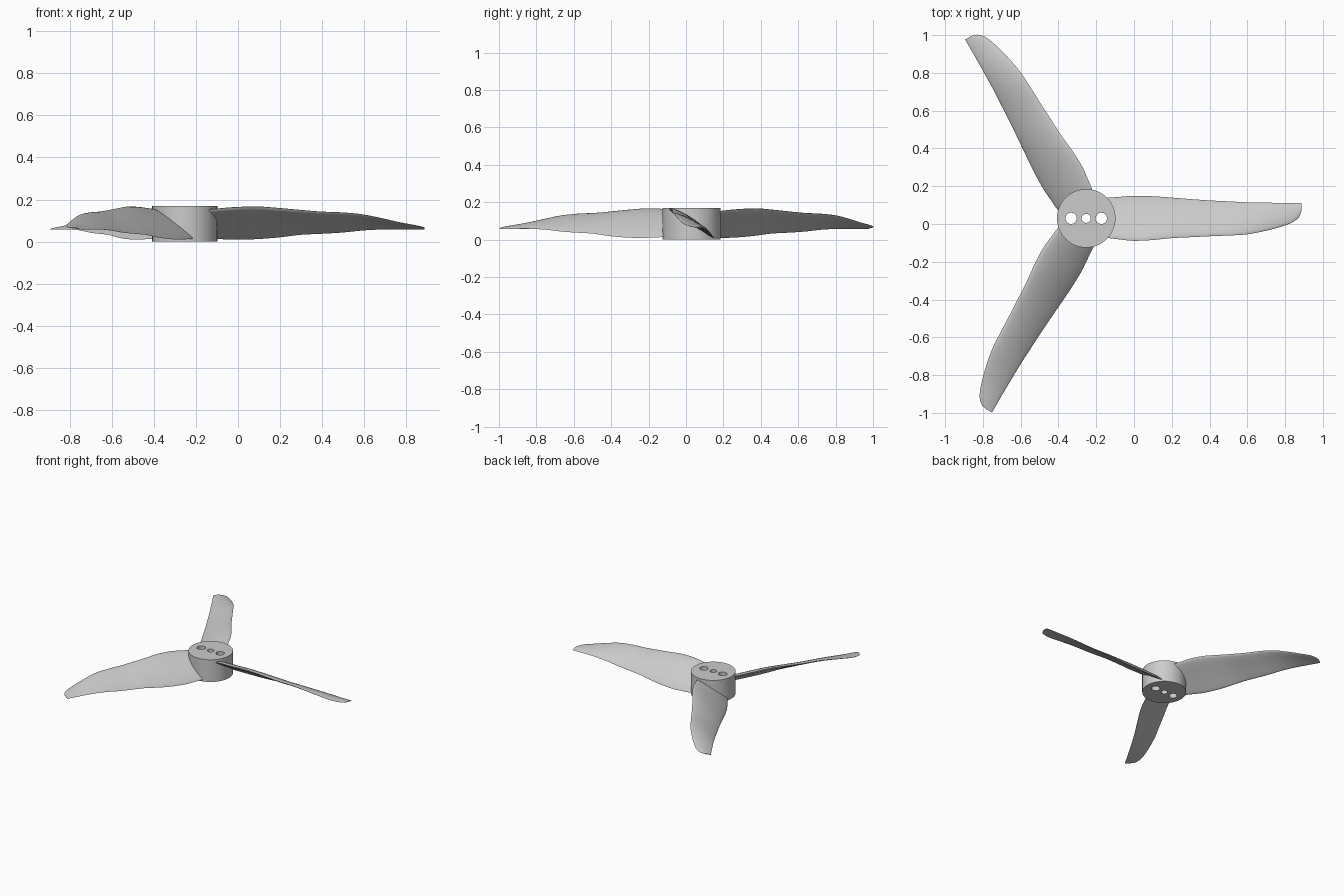
import bpy, bmesh, math
from mathutils import Vector, Matrix

default = bpy.data.objects.get("Cube")
if default:
    bpy.data.objects.remove(default, do_unlink=True)

HUB = Vector((-0.253, 0.03, 0))
RADIUS, HEIGHT = 0.155, 0.17

grey = bpy.data.materials.new("light grey plastic")
grey.use_nodes = True
colour = (0.6, 0.6, 0.6, 1)
grey.diffuse_color = colour
grey.node_tree.nodes["Principled BSDF"].inputs["Base Color"].default_value = colour


def finish(bm, name, angle):
    """Turn a bmesh into a smooth-shaded object placed on the hub axis."""
    bmesh.ops.recalc_face_normals(bm, faces=bm.faces)
    mesh = bpy.data.meshes.new(name)
    bm.to_mesh(mesh)
    bm.free()
    mesh.materials.append(grey)
    obj = bpy.data.objects.new(name, mesh)
    obj.location = HUB
    bpy.context.collection.objects.link(obj)
    bpy.ops.object.select_all(action="DESELECT")
    obj.select_set(True)
    bpy.context.view_layer.objects.active = obj
    bpy.ops.object.shade_smooth_by_angle(angle=math.radians(angle))
    return obj


# Hub: a disc with a shaft hole and two screw holes, extruded upward
bm = bmesh.new()
for x, radius, sides in ((0, RADIUS, 64), (0, 0.024, 32), (-0.08, 0.03, 32), (0.08, 0.03, 32)):
    bmesh.ops.create_circle(bm, segments=sides, radius=radius,
                            matrix=Matrix.Translation((x, 0, 0)))
bmesh.ops.triangle_fill(bm, edges=bm.edges[:], use_beauty=True, normal=(0, 0, 1))
extruded = bmesh.ops.extrude_face_region(bm, geom=bm.faces[:], use_keep_orig=True)
top = [v for v in extruded["geom"] if isinstance(v, bmesh.types.BMVert)]
bmesh.ops.translate(bm, verts=top, vec=(0, 0, HEIGHT))
finish(bm, "hub", 40)

# Blade stations: distance out, leading y, trailing y, leading z, trailing z
STATIONS = [
    (0.10, -0.102, 0.108, 0.150, 0.014),
    (0.18, -0.112, 0.114, 0.158, 0.011),
    (0.25, -0.119, 0.119, 0.163, 0.009),
    (0.35, -0.115, 0.117, 0.165, 0.012),
    (0.45, -0.105, 0.110, 0.158, 0.020),
    (0.55, -0.100, 0.102, 0.149, 0.032),
    (0.65, -0.095, 0.095, 0.141, 0.037),
    (0.75, -0.091, 0.090, 0.137, 0.043),
    (0.85, -0.085, 0.085, 0.127, 0.053),
    (0.95, -0.066, 0.083, 0.106, 0.058),
    (1.03, -0.045, 0.082, 0.087, 0.058),
    (1.09, -0.022, 0.082, 0.076, 0.058),
    (1.125, 0.005, 0.082, 0.069, 0.058),
    (1.14, 0.040, 0.082, 0.066, 0.058),
]


def smooth_stations(rows, steps=4):
    """Interpolate the stations with a Catmull-Rom spline."""
    rows = [Vector(r) for r in rows]
    result = []
    for i in range(len(rows) - 1):
        a, b, c = rows[max(i - 1, 0)], rows[i], rows[i + 1]
        d = rows[min(i + 2, len(rows) - 1)]
        for s in range(steps):
            t = s / steps
            result.append(b + (c - a) * (t / 2) + (a * 2 - b * 5 + c * 4 - d) * (t * t / 2)
                          + (b * 3 - a - c * 3 + d) * (t ** 3 / 2))
    return result + [rows[-1]]


def section(station, count=12):
    """Closed thin airfoil loop from leading edge to trailing edge and back."""
    x, y0, y1, z0, z1 = station
    lead, trail = Vector((x, y0, z0)), Vector((x, y1, z1))
    chord = trail - lead
    normal = Vector((0, -chord.z, chord.y)).normalized()
    thick = 0.1 * chord.length
    loop = []
    for i in range(2 * count):
        angle = math.pi * i / count
        t = (1 - math.cos(angle)) / 2
        half = thick * 0.5 * math.sin(angle) * (1.25 - 0.5 * t)
        camber = 0.035 * chord.length * 4 * t * (1 - t)
        p = lead + chord * t + normal * (half + camber)
        # The root wraps round the hub wall and leaves the holes clear
        p.x = max(p.x, math.sqrt(max(0, (RADIUS - 0.004) ** 2 - p.y ** 2)))
        loop.append(p)
    return loop


# Three identical blades around the hub
for number, name in enumerate(("blade_left", "blade_back", "blade_front")):
    bm = bmesh.new()
    rings = [[bm.verts.new(p) for p in section(s)] for s in smooth_stations(STATIONS)]
    for inner, outer in zip(rings, rings[1:]):
        for i in range(len(inner)):
            j = (i + 1) % len(inner)
            bm.faces.new((inner[i], inner[j], outer[j], outer[i]))
    for end in (rings[0], rings[-1]):
        bm.faces.new(end)
    bmesh.ops.remove_doubles(bm, verts=bm.verts, dist=0.00005)
    blade = finish(bm, name, 50)
    blade.rotation_euler.z = math.radians(120 * number)
